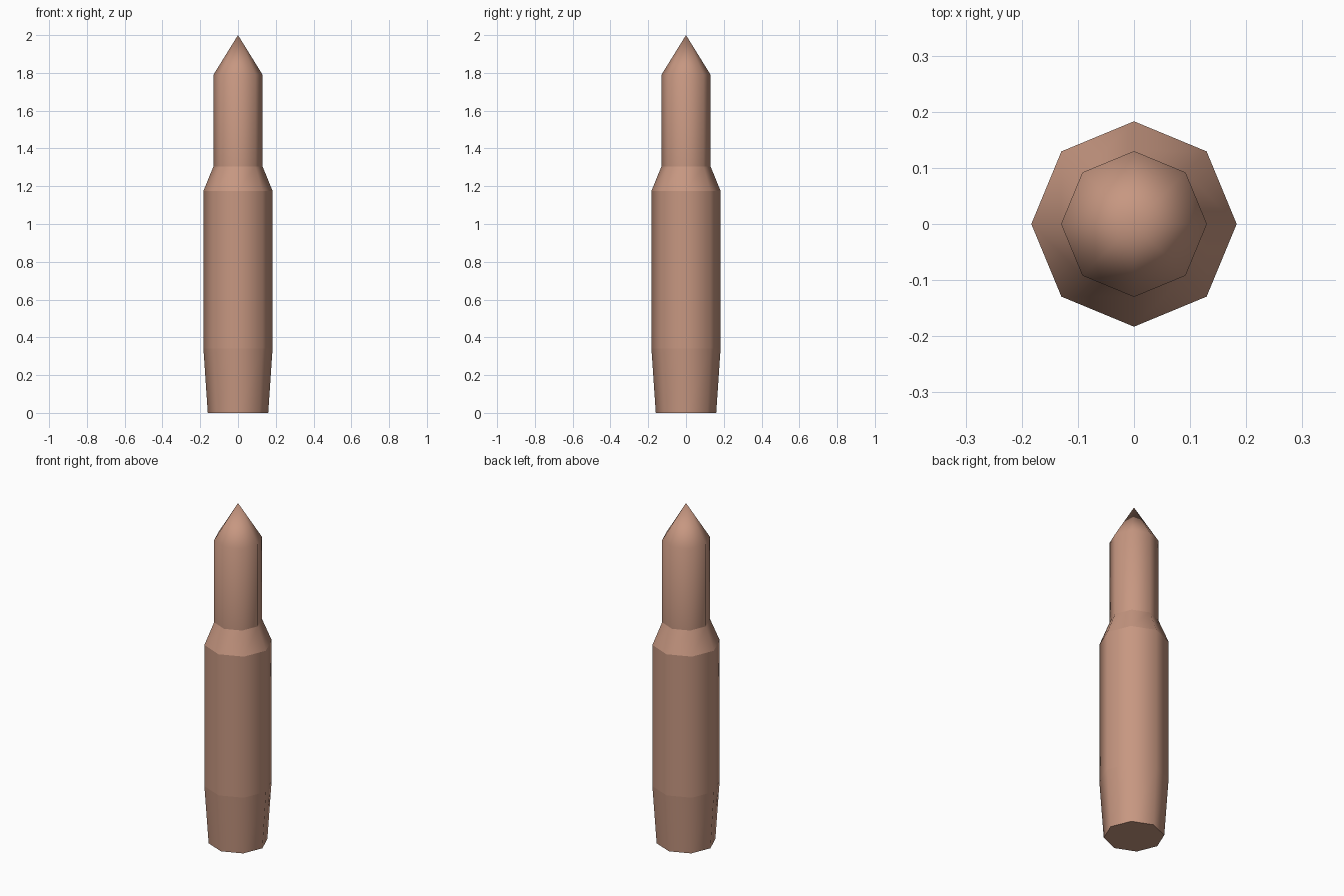
import bpy, bmesh, math

if "Cube" in bpy.data.objects:
    bpy.data.objects.remove(bpy.data.objects["Cube"])

SIDES = 8
# Profile from base to neck: radius, height, sharp ring
PROFILE = [(0.16, 0.0, True), (0.183, 0.34, True), (0.183, 1.175, True),
           (0.13, 1.305, True), (0.13, 1.79, False)]
TIP_Z = 2.0

bm = bmesh.new()

# Octagonal rings, with corners on the axes
rings = []
for r, z, _ in PROFILE:
    rings.append([bm.verts.new((r * math.cos(math.tau * i / SIDES),
                                r * math.sin(math.tau * i / SIDES), z))
                  for i in range(SIDES)])

# Side walls, base cap and pointed tip
for low, high in zip(rings, rings[1:]):
    for i in range(SIDES):
        j = (i + 1) % SIDES
        bm.faces.new((low[i], low[j], high[j], high[i]))
bm.faces.new(rings[0][::-1])
tip = bm.verts.new((0, 0, TIP_Z))
for i in range(SIDES):
    bm.faces.new((rings[-1][i], rings[-1][(i + 1) % SIDES], tip))

# Smooth around the sides, creased at the rings
for f in bm.faces:
    f.smooth = True
for ring, (_, _, sharp) in zip(rings, PROFILE):
    for i in range(SIDES):
        bm.edges.get((ring[i], ring[(i + 1) % SIDES])).smooth = not sharp

mesh = bpy.data.meshes.new("pointed_cartridge")
bm.to_mesh(mesh)
bm.free()
cartridge = bpy.data.objects.new("pointed_cartridge", mesh)
bpy.context.collection.objects.link(cartridge)

# Copper colour
copper = bpy.data.materials.new("copper")
copper.diffuse_color = (0.57, 0.31, 0.22, 1)
copper.use_nodes = True
copper.node_tree.nodes["Principled BSDF"].inputs["Base Color"].default_value = copper.diffuse_color
mesh.materials.append(copper)
